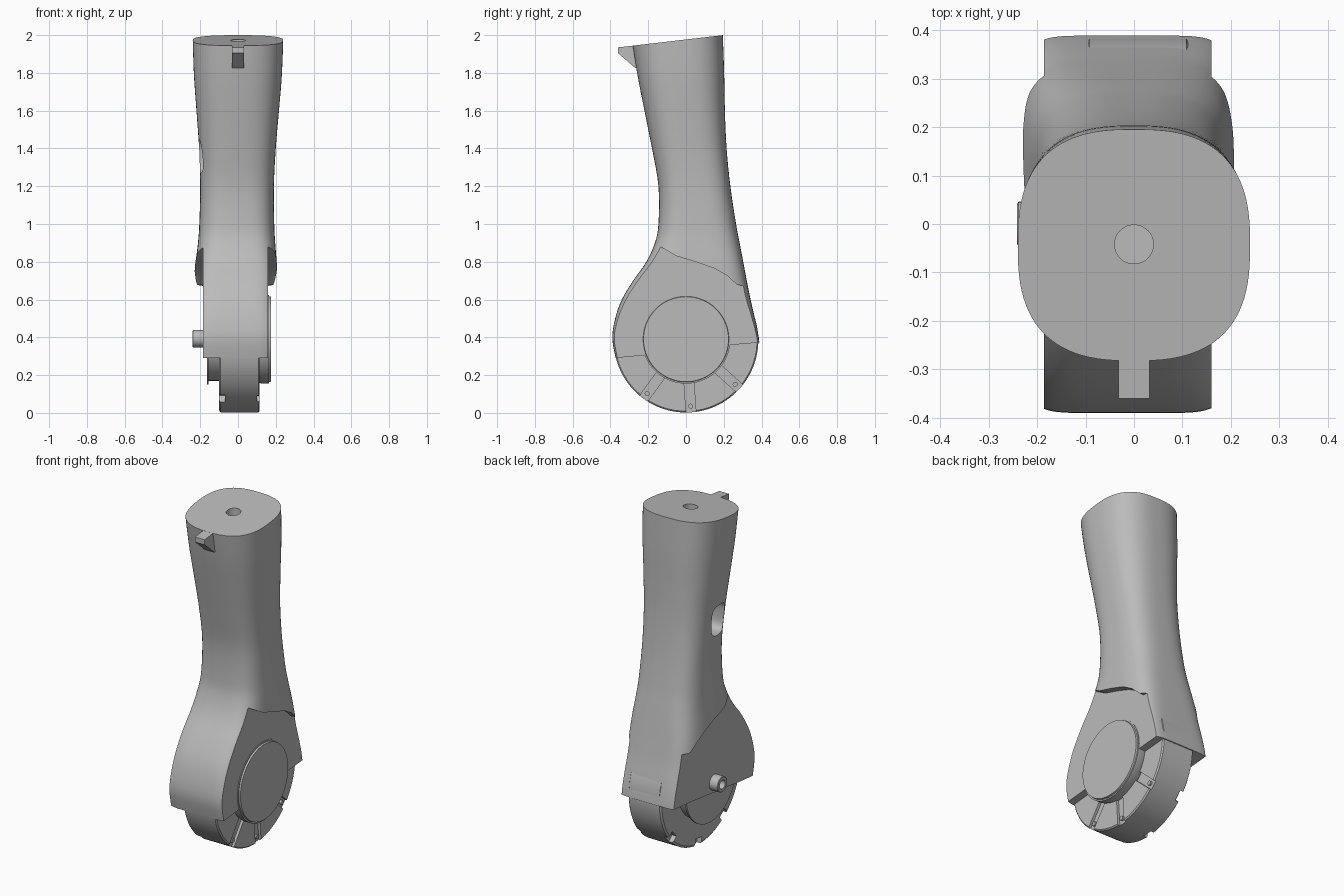
import bpy, bmesh, math
from mathutils import Matrix, Vector

old = bpy.data.objects.get("Cube")
if old:
    bpy.data.objects.remove(old, do_unlink=True)

grey = bpy.data.materials.new("plain grey")
grey.use_nodes = True
COLOUR = (0.5, 0.5, 0.5, 1)
grey.diffuse_color = COLOUR
grey.node_tree.nodes["Principled BSDF"].inputs["Base Color"].default_value = COLOUR

AXLE = Vector((0, 0, 0.385))


def finish(bm, name):
    bmesh.ops.recalc_face_normals(bm, faces=bm.faces)
    mesh = bpy.data.meshes.new(name)
    bm.to_mesh(mesh)
    bm.free()
    mesh.materials.append(grey)
    obj = bpy.data.objects.new(name, mesh)
    bpy.context.collection.objects.link(obj)
    return obj


def prism(name, outline, x0, x1):
    """Extrude a (y, z) outline along x."""
    bm = bmesh.new()
    face = bm.faces.new([bm.verts.new((x0, y, z)) for y, z in outline])
    moved = bmesh.ops.extrude_face_region(bm, geom=[face])["geom"]
    verts = [g for g in moved if isinstance(g, bmesh.types.BMVert)]
    bmesh.ops.translate(bm, verts=verts, vec=(x1 - x0, 0, 0))
    return finish(bm, name)


def lathe(name, profile, centre, axis="X", sides=96):
    """Closed turned solid from (position along axis, radius) pairs."""
    bm = bmesh.new()
    rings = []
    for along, r in profile:
        ring = []
        for i in range(sides):
            a = math.tau * i / sides
            u, v = r * math.cos(a), r * math.sin(a)
            p = Vector((along, u, v) if axis == "X" else (u, v, along))
            ring.append(bm.verts.new(p + Vector(centre)))
        rings.append(ring)
    skin(bm, rings)
    return finish(bm, name)


def skin(bm, rings):
    n = len(rings[0])
    for a, b in zip(rings, rings[1:]):
        for i in range(n):
            j = (i + 1) % n
            bm.faces.new((a[i], a[j], b[j], b[i]))
    bm.faces.new(rings[0])
    bm.faces.new(rings[-1])


def cut(target, cutter):
    cutter.hide_render = True
    mod = target.modifiers.new("cut", "BOOLEAN")
    mod.operation = "DIFFERENCE"
    mod.solver = "EXACT"
    mod.object = cutter
    bpy.context.view_layer.objects.active = target
    bpy.ops.object.modifier_apply(modifier=mod.name)
    bpy.data.objects.remove(cutter, do_unlink=True)


def spline(p0, p1, p2, p3, t):
    return [b + 0.5 * t * (c - a + t * (2 * a - 5 * b + 4 * c - d + t * (3 * (b - c) + d - a)))
            for a, b, c, d in zip(p0, p1, p2, p3)]


# Limb casing sections: height, front y, back y, right x, left x, squareness
sections = [
    (0.2, -0.35, 0.40, -0.235, 0.21, 7),
    (0.3, -0.375, 0.395, -0.24, 0.21, 7),
    (0.4, -0.39, 0.385, -0.24, 0.21, 7),
    (0.5, -0.375, 0.365, -0.24, 0.21, 6),
    (0.6, -0.34, 0.342, -0.24, 0.21, 5),
    (0.7, -0.28, 0.322, -0.238, 0.21, 4.5),
    (0.8, -0.21, 0.303, -0.225, 0.205, 4),
    (0.9, -0.165, 0.284, -0.212, 0.197, 3.5),
    (1.0, -0.146, 0.265, -0.205, 0.192, 3.2),
    (1.2, -0.146, 0.235, -0.2, 0.19, 3),
    (1.4, -0.18, 0.215, -0.206, 0.2, 2.8),
    (1.6, -0.22, 0.206, -0.22, 0.217, 2.7),
    (1.8, -0.259, 0.202, -0.234, 0.233, 2.65),
    (2.06, -0.3, 0.193, -0.242, 0.242, 2.65),
]
bm = bmesh.new()
rings = []
padded = [sections[0]] + sections + [sections[-1]]
for k in range(len(sections) - 1):
    for step in range(4 + (k == len(sections) - 2)):
        z, yf, yb, xr, xl, n = spline(*padded[k:k + 4], step / 4)
        ring = []
        for i in range(96):
            a = math.tau * (i + 0.5) / 96
            c, s = math.cos(a), math.sin(a)
            c = math.copysign(abs(c) ** (2 / n), c)
            s = math.copysign(abs(s) ** (2 / n), s)
            ring.append(bm.verts.new(((xl + xr) / 2 + c * (xl - xr) / 2,
                                      (yb + yf) / 2 + s * (yb - yf) / 2, z)))
        rings.append(ring)
skin(bm, rings)
casing = finish(bm, "limb_casing")

# Sloping top and open lower edge
cut(casing, prism("top_cutter", [(-0.6, 1.907), (0.6, 2.047), (0.6, 2.4), (-0.6, 2.4)], -1, 1))
cut(casing, prism("bottom_cutter", [(-0.6, 0.27), (-0.24, 0.303), (0.24, 0.36), (0.6, 0.39),
                                    (0.6, 0), (-0.6, 0)], -1, 1))

# Flat joint panels below the curved ridge on both sides
ridge = [(-0.6, 0.88), (-0.135, 0.88), (-0.05, 0.83), (0.05, 0.8), (0.15, 0.765),
         (0.22, 0.725), (0.27, 0.678), (0.31, 0.672), (0.6, 0.672), (0.6, 0.1), (-0.6, 0.1)]
for x0, x1 in ((0.16, 0.5), (-0.5, -0.186)):
    cut(casing, prism("panel_cutter", ridge, x0, x1))

# Socket in the top and rounded slot in the right side
cut(casing, lathe("socket_cutter", [(1.87, 0.04), (2.2, 0.04)], (0, -0.042, 0), "Z", 40))
slot = []
for i in range(32):
    a = math.tau * (i + 0.5) / 32
    c, s = math.cos(a), math.sin(a)
    slot.append((-0.02 + 0.07 * math.copysign(abs(c) ** 0.6, c),
                 1.36 + 0.09 * math.copysign(abs(s) ** 0.6, s)))
cut(casing, prism("slot_cutter", slot, -0.5, -0.1))

# Locating tab at the top front
tab = prism("locating_tab", [(-0.36, 1.935), (-0.36, 1.905), (-0.268, 1.825),
                             (-0.2, 1.825), (-0.2, 1.953)], -0.032, 0.032)

# Joint drum with radial grooves
drum = lathe("joint_drum", [(-0.1, 0.372), (-0.092, 0.383), (0.108, 0.383), (0.115, 0.376)], AXLE, sides=128)
for degrees in (-126, -86, -42):
    turn = Matrix.Translation(AXLE) @ Matrix.Rotation(math.radians(degrees), 4, "X")
    for x0, x1, inner, half in ((0.1, 0.2, 0.2, 0.026), (-0.2, -0.07, 0.34, 0.03)):
        groove = prism("groove_cutter", [(inner, -half), (0.5, -half), (0.5, half), (inner, half)], x0, x1)
        groove.data.transform(turn)
        cut(drum, groove)
    # Small screw at the outer end of each groove
    screw = lathe("groove_screw", [(0.09, 0.013), (0.112, 0.013)], (0, 0.35, 0), sides=16)
    screw.data.transform(turn)

# Round cover on the left, flanged hub and hollow shaft on the right
lathe("joint_cover", [(0.1, 0.225), (0.125, 0.235), (0.164, 0.235), (0.164, 0.227), (0.174, 0.225)],
      AXLE + Vector((0, 0, 0.005)))
lathe("joint_hub", [(-0.165, 0.235), (-0.155, 0.235), (-0.155, 0.215), (-0.09, 0.215)], AXLE)
lathe("hollow_shaft", [(-0.15, 0.046), (-0.238, 0.046), (-0.241, 0.042), (-0.241, 0.026), (-0.2, 0.026)],
      AXLE + Vector((0, 0, 0.008)), sides=40)

# Smooth the curved surfaces
bpy.ops.object.select_all(action="DESELECT")
for obj in bpy.context.scene.objects:
    if obj.type == "MESH" and grey.name in obj.data.materials:
        obj.select_set(True)
        bpy.context.view_layer.objects.active = obj
bpy.ops.object.shade_smooth_by_angle(angle=math.radians(30))
bpy.ops.object.select_all(action="DESELECT")
